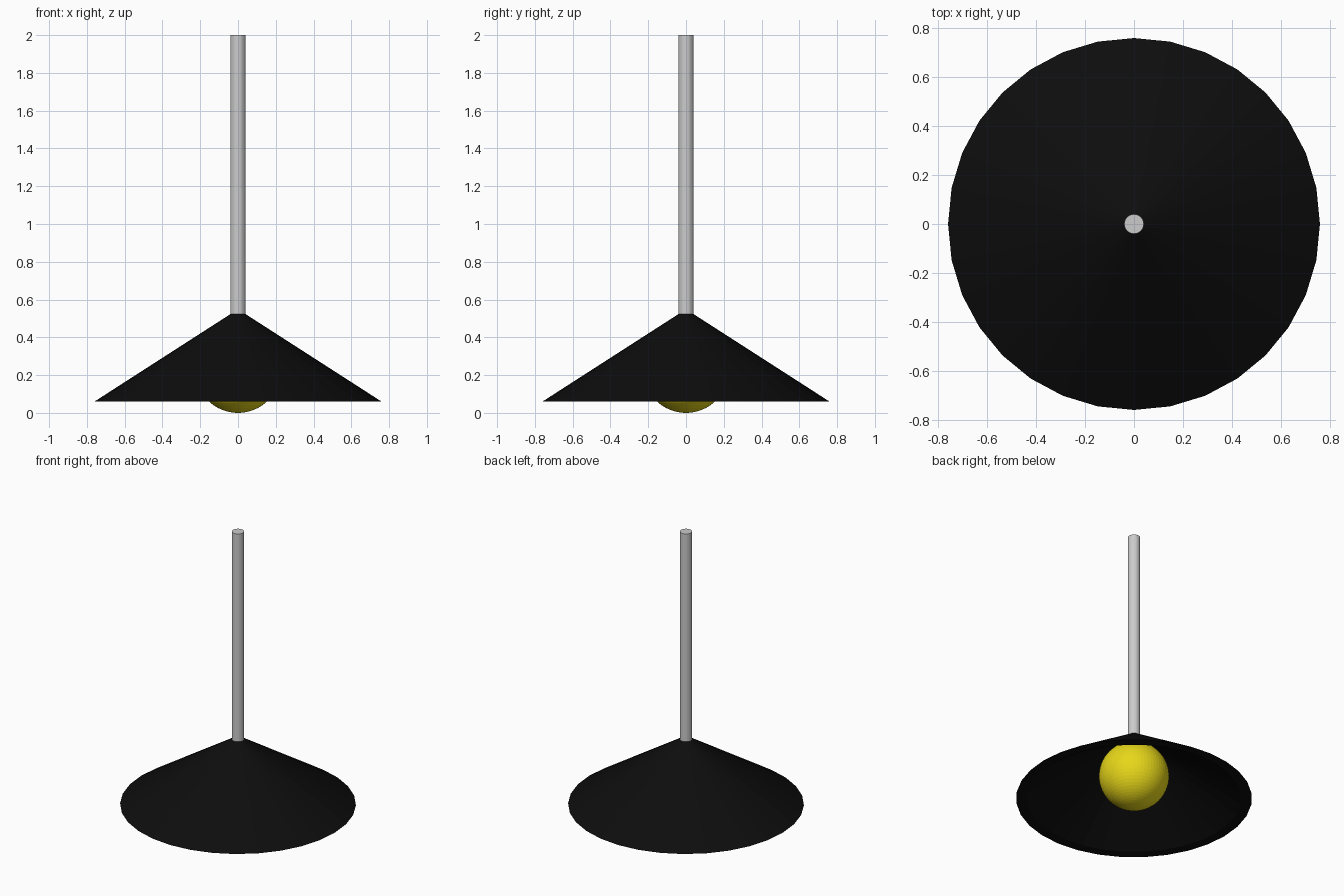
import bpy
import bmesh
from math import cos, sin, tau

if "Cube" in bpy.data.objects:
    bpy.data.objects.remove(bpy.data.objects["Cube"])


def material(name, rgb):
    mat = bpy.data.materials.new(name)
    mat.diffuse_color = (*rgb, 1)
    mat.use_nodes = True
    mat.node_tree.nodes["Principled BSDF"].inputs["Base Color"].default_value = mat.diffuse_color
    return mat


def revolve(name, profile, sides, mat=None, closed=False):
    """Spin (radius, z) points into rings; open profiles get end caps."""
    bm = bmesh.new()
    rings = [[bm.verts.new((r * cos(tau * i / sides), r * sin(tau * i / sides), z))
              for i in range(sides)] for r, z in profile]
    pairs = list(zip(rings, rings[1:]))
    if closed:
        pairs.append((rings[-1], rings[0]))
    for a, b in pairs:
        for i in range(sides):
            j = (i + 1) % sides
            bm.faces.new((a[i], a[j], b[j], b[i]))
    if not closed:
        bm.faces.new(rings[0])
        bm.faces.new(rings[-1])
    bmesh.ops.recalc_face_normals(bm, faces=bm.faces)
    mesh = bpy.data.meshes.new(name)
    bm.to_mesh(mesh)
    bm.free()
    obj = bpy.data.objects.new(name, mesh)
    bpy.context.collection.objects.link(obj)
    if mat:
        mesh.materials.append(mat)
    return obj


black = material("black_shade", (0.004, 0.004, 0.004))
yellow = material("yellow_bulb", (0.8, 0.68, 0.01))

# Hanging rod
revolve("rod", [(0.04, 0.523), (0.04, 2.0)], 32)

# Conical shade: solid top, hollow underside with a flat rim
revolve("shade", [(0.04, 0.477), (0.69, 0.06), (0.76, 0.06), (0.04, 0.523)],
        32, black)

# Round bulb tucked under the shade
bpy.ops.mesh.primitive_uv_sphere_add(segments=64, ring_count=32, radius=0.226,
                                     location=(0, 0, 0.226))
bulb = bpy.context.object
bulb.name = "bulb"
bulb.data.materials.append(yellow)
